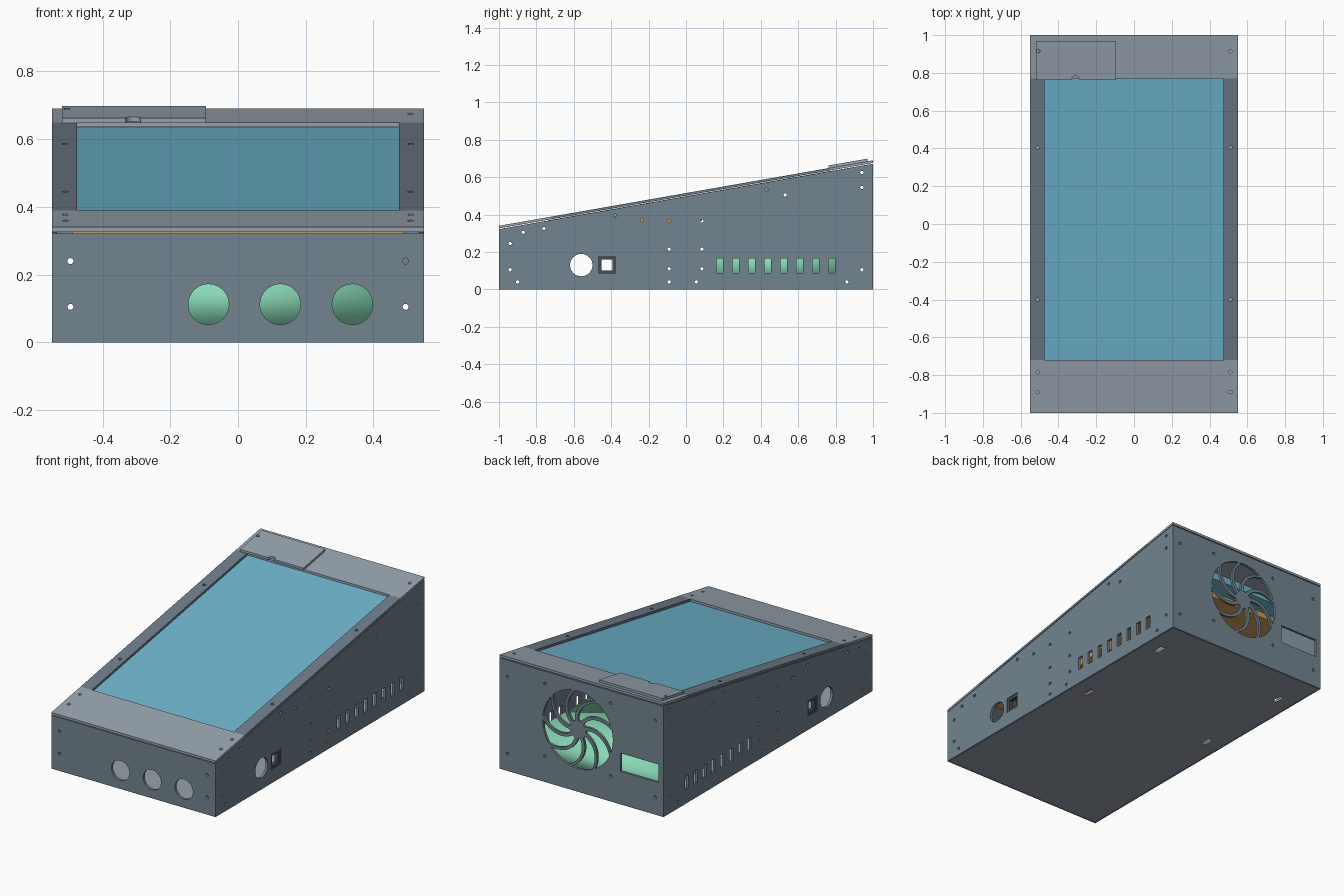
import bpy, bmesh, math
from mathutils import Matrix

if "Cube" in bpy.data.objects:
    bpy.data.objects.remove(bpy.data.objects["Cube"])

SLOPE = 0.175


def ztop(y):
    return 0.515 + SLOPE * y


def material(name, col):
    m = bpy.data.materials.new(name)
    m.diffuse_color = (*col, 1)
    m.use_nodes = True
    m.node_tree.nodes["Principled BSDF"].inputs["Base Color"].default_value = m.diffuse_color
    return m


WALL = material("slate_grey", (0.17, 0.23, 0.275))
RAIL = material("rail_grey", (0.155, 0.20, 0.25))
PANEL = material("light_grey", (0.31, 0.365, 0.425))
BLUE = material("screen_blue", (0.155, 0.465, 0.62))
GREEN = material("mint_green", (0.25, 0.70, 0.47))
ORANGE = material("amber_brown", (0.58, 0.32, 0.10))
DARK = material("dark_grey", (0.06, 0.075, 0.09))

# Local (x, y, z) to world: columns are the plate axes
SIDE = Matrix(((0, 0, 1, 0), (1, 0, 0, 0), (0, 1, 0, 0), (0, 0, 0, 1)))
UPRIGHT = Matrix(((1, 0, 0, 0), (0, 0, 1, 0), (0, 1, 0, 0), (0, 0, 0, 1)))
FLAT = Matrix.Identity(4)
SLANT = Matrix(((1, 0, 0, 0), (0, 1, 0, 0), (0, SLOPE, 1, 0.515), (0, 0, 0, 1)))


def rect(x0, x1, y0, y1):
    return [(x0, y0), (x1, y0), (x1, y1), (x0, y1)]


def circle(x, y, r, n=12):
    return [(x + r * math.cos(2 * math.pi * i / n),
             y + r * math.sin(2 * math.pi * i / n)) for i in range(n)]


def plate(name, outline, z0, z1, frame, mat, holes=(), soft=False):
    """Filled outline with holes, thickened from z0 to z1 along the plate normal."""
    cu = bpy.data.curves.new(name + "_profile", 'CURVE')
    cu.dimensions = '2D'
    cu.fill_mode = 'BOTH'
    cu.extrude = abs(z1 - z0) / 2
    for loop in [outline, *holes]:
        sp = cu.splines.new('POLY')
        sp.points.add(len(loop) - 1)
        for p, (x, y) in zip(sp.points, loop):
            p.co = (x, y, 0, 1)
        sp.use_cyclic_u = True
    tmp = bpy.data.objects.new(name + "_profile", cu)
    bpy.context.collection.objects.link(tmp)
    dg = bpy.context.evaluated_depsgraph_get()
    me = bpy.data.meshes.new_from_object(tmp.evaluated_get(dg))
    bpy.data.objects.remove(tmp)
    bpy.data.curves.remove(cu)
    me.name = name
    bm = bmesh.new()
    bm.from_mesh(me)
    bmesh.ops.remove_doubles(bm, verts=bm.verts, dist=1e-5)
    bm.transform(frame @ Matrix.Translation((0, 0, (z0 + z1) / 2)))
    bmesh.ops.recalc_face_normals(bm, faces=bm.faces)
    for f in bm.faces:
        f.smooth = True
    bm.to_mesh(me)
    bm.free()
    if not soft:
        me.set_sharp_from_angle(angle=math.radians(35))
    me.materials.clear()
    me.materials.append(mat)
    ob = bpy.data.objects.new(name, me)
    bpy.context.collection.objects.link(ob)
    return ob


# Side walls: front and rear halves meeting at a keyed joint
T = 0.018
joint = [(0, 0), (0, 0.30), (0.025, 0.30), (0.025, 0.34), (0, 0.34), (0, ztop(0) - T)]
front_half = [(-0.985, ztop(-0.985) - T), (-0.985, 0)] + joint
rear_half = [(0.985, ztop(0.985) - T), (0.985, 0)] + joint
front_pins = [(-.94, .245), (-.94, .105), (-.9, .04), (-.87, .305), (-.76, .325),
              (-.09, .04), (-.09, .11), (-.09, .215), (-.09, .365), (-.235, .37),
              (-.38, .395)]
rear_pins = [(.085, .365), (.085, .215), (.085, .11), (.055, .04), (.43, .535),
             (.53, .505), (.86, .04), (.94, .105), (.94, .545), (.94, .625)]
vents = [rect(y - 0.017, y + 0.017, 0.088, 0.166)
         for y in [0.18 + 0.0857 * i for i in range(8)]]
switch = rect(-0.47, -0.375, 0.083, 0.178)

for tag, s in (("right", 1), ("left", -1)):
    a, b = sorted((s * 0.535, s * 0.55))
    plate(tag + "_wall_front", front_half, a, b, SIDE, WALL,
          [circle(y, z, 0.009) for y, z in front_pins]
          + [circle(-0.56, 0.13, 0.06, 32), switch])
    plate(tag + "_wall_rear", rear_half, a, b, SIDE, WALL,
          [circle(y, z, 0.009) for y, z in rear_pins] + vents)
    # Switch bezel set into the square opening
    a, b = sorted((s * 0.52, s * 0.546))
    plate(tag + "_switch_bezel", switch, a, b, SIDE, DARK,
          [rect(-0.453, -0.392, 0.1, 0.161)])

# Front wall with three buttons holes
plate("front_wall", rect(-0.55, 0.55, 0, 0.322), -1, -0.985, UPRIGHT, WALL,
      [circle(x, 0.112, 0.06, 32) for x in (-0.087, 0.125, 0.338)]
      + [circle(x, z, 0.009) for x in (-.495, .495) for z in (.105, .24)])

# Back wall with swirled fan grille and socket opening
FX, FZ, N = 0.025, 0.375, 9


def fan_gap(k):
    def pt(r, edge):
        swirl = 0.75 * ((r - 0.05) / 0.185) ** 1.3
        ang = 2 * math.pi * (k + edge) / N + swirl
        ang += (0.011 / r) * (1 if edge == 0 else -1)
        return FX + r * math.cos(ang), FZ + r * math.sin(ang)
    radii = [0.055 + 0.18 * i / 8 for i in range(9)]
    low = [pt(r, 0) for r in radii]
    rim = [pt(0.235, e / 6) for e in range(1, 6)]
    # keep rim points strictly between both spoke edges
    a0 = math.atan2(low[-1][1] - FZ, low[-1][0] - FX)
    span = 2 * math.pi / N - 2 * 0.011 / 0.235
    rim = [(FX + 0.235 * math.cos(a0 + span * e / 6),
            FZ + 0.235 * math.sin(a0 + span * e / 6)) for e in range(1, 6)]
    return low + rim + [pt(r, 1) for r in reversed(radii)]


plate("back_wall", rect(-0.55, 0.55, 0, 0.67), 0.985, 1, UPRIGHT, WALL,
      [fan_gap(k) for k in range(N)] + [rect(-0.515, -0.26, 0.2, 0.31)]
      + [circle(x, z, 0.009) for x in (-.495, .495) for z in (.105, .57)]
      + [circle(FX + i * 0.22, FZ + j * 0.22, 0.009) for i in (-1, 1) for j in (-1, 1)])

# Floor in two halves, with strap slots in the rear half
plate("floor_front", rect(-0.535, 0.535, -0.985, 0), 0, 0.014, FLAT, PANEL)
plate("floor_rear", rect(-0.535, 0.535, 0, 0.985), 0, 0.014, FLAT, PANEL,
      [rect(x - 0.014, x + 0.014, y - 0.035, y + 0.035)
       for x in (-0.44, 0.44) for y in (0.12, 0.75)])

# Sloping lid: end panels and side rails around the screen
plate("lid_front_panel", rect(-0.55, 0.55, -1, -0.72), -0.014, 0, SLANT, PANEL,
      [circle(x, y, 0.009) for x in (-.51, .51) for y in (-.89, -.785)])
plate("lid_rear_panel", rect(-0.55, 0.55, 0.77, 1), -0.014, 0, SLANT, PANEL,
      [circle(x, 0.915, 0.009) for x in (-.51, .51)])
for tag, s in (("right", 1), ("left", -1)):
    a, b = sorted((s * 0.475, s * 0.55))
    plate(tag + "_lid_rail", rect(a, b, -0.72, 0.77), -0.014, 0, SLANT, RAIL,
          [circle(s * 0.51, y, 0.009) for y in (-0.4, 0.405)])

# Raised hatch with a finger notch
notch = [(-0.31 - 0.022 * math.cos(math.pi * i / 10),
          0.762 + 0.022 * math.sin(math.pi * i / 10)) for i in range(11)]
plate("hatch", [(-0.52, 0.762)] + notch + [(-0.095, 0.762), (-0.095, 0.97), (-0.52, 0.97)],
      0, 0.014, SLANT, PANEL, [circle(-0.51 + 0.004, 0.915, 0.009)])

# Screen with its rear cover and electronics hump
plate("screen", rect(-0.5, 0.5, -0.74, 0.785), -0.06, -0.017, SLANT, BLUE)
plate("screen_back_cover", rect(-0.49, 0.49, -0.735, 0.69), -0.095, -0.06, SLANT, ORANGE)
plate("screen_electronics", rect(-0.3, 0.3, -0.3, 0.085), -0.163, -0.095, SLANT, ORANGE)

# Power unit on the rear floor
plate("power_unit", rect(-0.43, 0.43, 0.11, 0.89), 0.05, 0.2, FLAT, GREEN, soft=True)
